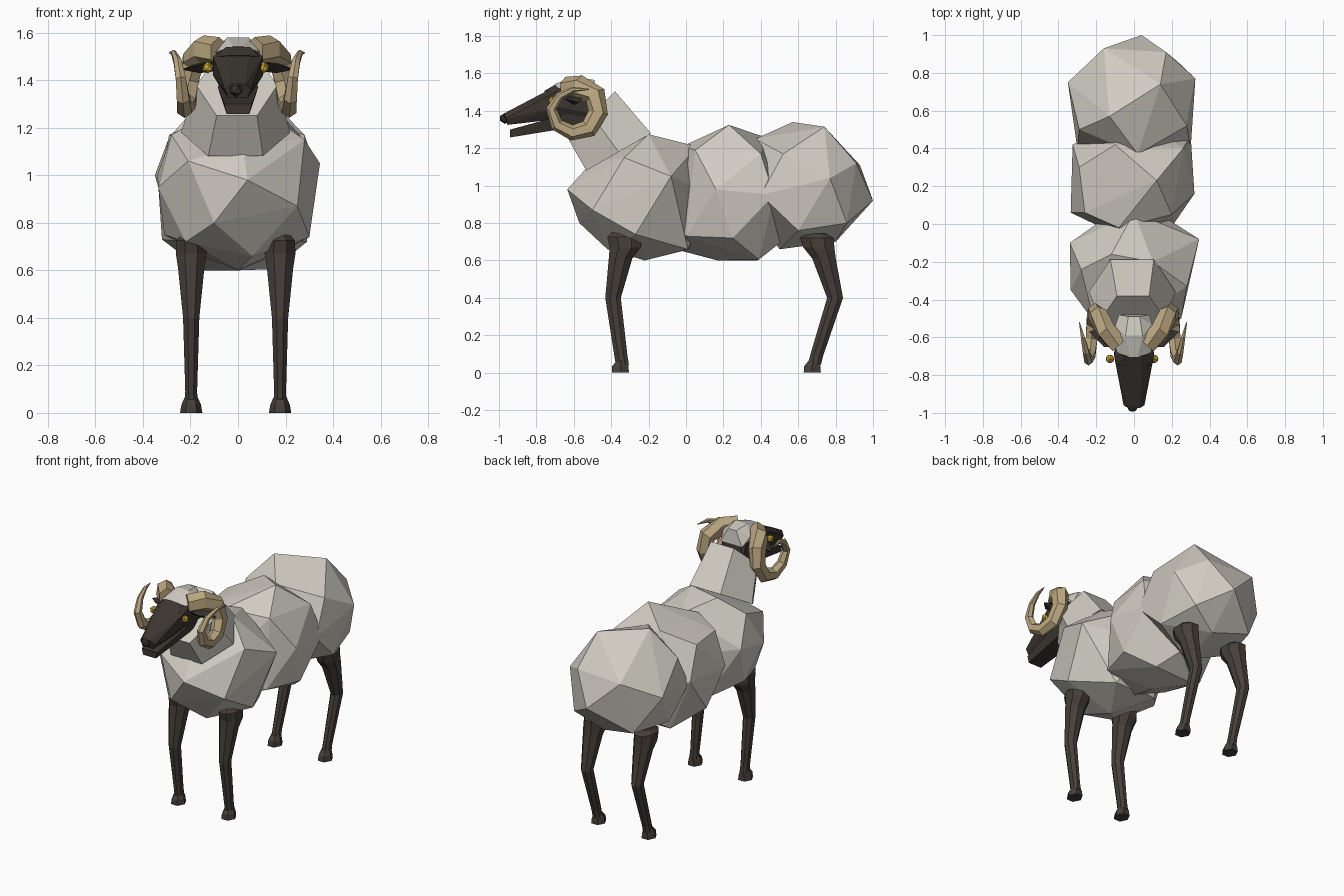
import bpy, bmesh, math
from mathutils import Vector


def material(name, r, g, b):
    m = bpy.data.materials.new(name)
    m.diffuse_color = (r, g, b, 1)
    return m


WOOL = material("wool grey", 0.63, 0.60, 0.54)
DARK = material("dark brown", 0.045, 0.037, 0.031)
LEG = material("leg brown", 0.062, 0.050, 0.042)
HORN = material("horn tan", 0.50, 0.39, 0.22)
GOLD = material("eye gold", 0.62, 0.40, 0.04)


def finish(name, bm, mat):
    bmesh.ops.recalc_face_normals(bm, faces=bm.faces)
    me = bpy.data.meshes.new(name)
    bm.to_mesh(me)
    bm.free()
    me.materials.append(mat)
    ob = bpy.data.objects.new(name, me)
    bpy.context.collection.objects.link(ob)
    return ob


def hull(name, pts, mat, mirror=False):
    """Faceted solid wrapped around the points."""
    bm = bmesh.new()
    pts = list(pts) + ([(-x, y, z) for x, y, z in pts if x] if mirror else [])
    for p in pts:
        bm.verts.new(p)
    res = bmesh.ops.convex_hull(bm, input=bm.verts)
    loose = {e for e in res["geom_interior"] if isinstance(e, bmesh.types.BMVert)}
    bmesh.ops.delete(bm, geom=list(loose), context='VERTS')
    return finish(name, bm, mat)


def loft(name, rings, mat, n=6, turn=0.5):
    """Skin over rings given as (centre, half axis u, half axis v)."""
    bm = bmesh.new()
    rows = []
    for c, u, v in rings:
        row = []
        for i in range(n):
            a = (i + turn) * math.tau / n
            row.append(bm.verts.new(Vector(c) + Vector(u) * math.cos(a) + Vector(v) * math.sin(a)))
        rows.append(row)
    for a, b in zip(rows, rows[1:]):
        for i in range(n):
            j = (i + 1) % n
            bm.faces.new((a[i], a[j], b[j], b[i]))
    bm.faces.new(rows[0])
    bm.faces.new(rows[-1])
    return finish(name, bm, mat)


# Woolly body in three overlapping, irregular lumps
hull("chest_wool", [
    (0.345, -0.08, 1.05), (0.30, -0.27, 0.74), (0.28, -0.33, 1.15), (0.25, -0.50, 0.87),
    (0.15, 0.01, 0.66), (0.04, -0.635, 0.98), (-0.10, -0.57, 0.80), (0.06, -0.42, 0.66),
    (0, -0.22, 0.60), (-0.21, -0.52, 1.06), (0.02, -0.50, 1.13), (0.10, -0.20, 1.275),
    (-0.12, -0.16, 1.265), (0.0, 0.06, 1.21), (0, 0.14, 0.95), (-0.34, -0.10, 1.0),
    (-0.335, -0.35, 0.95), (-0.31, -0.18, 0.75), (-0.28, -0.24, 1.17), (-0.15, 0.02, 0.66),
    (-0.22, -0.42, 0.72)], WOOL)
hull("belly_wool", [
    (0.12, 0.23, 1.325), (-0.10, 0.42, 1.26), (-0.08, -0.02, 1.21), (0.20, 0.05, 1.19),
    (0.26, 0.40, 1.17), (0.32, 0.16, 0.98), (0.30, 0.47, 0.95), (0.29, 0.25, 0.72),
    (0.21, 0.0, 0.73), (0.15, 0.39, 0.605), (0.0, 0.17, 0.60), (-0.15, 0.38, 0.60),
    (-0.02, -0.02, 0.65), (-0.22, 0.03, 0.72), (-0.325, 0.42, 0.97), (-0.335, 0.06, 0.95),
    (-0.32, 0.24, 0.73), (-0.29, 0.30, 1.17), (-0.26, 0.06, 1.17), (0, 0.57, 0.95),
    (0, -0.10, 0.93), (0.05, 0.51, 0.70)], WOOL)
hull("rump_wool", [
    (0.04, 1.0, 0.92), (-0.16, 0.93, 1.11), (0.14, 0.74, 1.315), (-0.13, 0.57, 1.34),
    (0.325, 0.77, 1.04), (-0.35, 0.75, 1.0), (0.28, 0.52, 1.17), (-0.29, 0.50, 1.16),
    (0.23, 0.86, 0.80), (0.05, 0.80, 0.70), (-0.20, 0.85, 0.76), (0.29, 0.60, 0.76),
    (-0.28, 0.58, 0.76), (0, 0.50, 0.66), (0.30, 0.40, 0.95), (-0.30, 0.40, 0.95),
    (0.02, 0.37, 1.25), (0.17, 0.91, 1.12), (0, 0.32, 0.95)], WOOL)

# Neck collar leaning forward
loft("neck_wool", [((-0.01, -0.36, 1.18), (0.23, 0, 0), (0, 0.2, 0.115)),
                   ((-0.005, -0.505, 1.378), (0.17, 0, 0), (0, 0.144, 0.147))], WOOL, n=6, turn=0)

# Head, lower jaw and nose
hull("head", [(0.05, -0.69, 1.535), (0.105, -0.70, 1.50), (0.105, -0.68, 1.42), (0.03, -0.975, 1.385),
              (0.055, -0.96, 1.36), (0.04, -0.955, 1.325), (0.085, -0.68, 1.395),
              (0.09, -0.52, 1.50), (0.08, -0.48, 1.38), (0.05, -0.50, 1.54)], DARK, True)
hull("lower_jaw", [(0.058, -0.94, 1.30), (0.048, -0.94, 1.258), (0.085, -0.68, 1.37),
                   (0.065, -0.62, 1.31), (0.07, -0.50, 1.42), (0.06, -0.52, 1.33)], DARK, True)
hull("brow", [(0.03, -0.76, 1.505), (0.085, -0.745, 1.50), (0.10, -0.68, 1.50),
              (0.05, -0.70, 1.54), (0.02, -0.70, 1.53)], DARK, True)
bm = bmesh.new()
bmesh.ops.create_icosphere(bm, subdivisions=1, radius=0.03)
bmesh.ops.translate(bm, verts=bm.verts, vec=(-0.008, -0.968, 1.36))
finish("nose", bm, DARK)

# Wool tuft on the crown
hull("crown_tuft", [(0.105, -0.61, 1.515), (0.09, -0.68, 1.52), (0.02, -0.705, 1.543), (0.045, -0.59, 1.58),
                    (0.03, -0.49, 1.565), (0.10, -0.54, 1.525), (0.08, -0.48, 1.47)], WOOL, True)

# Horn path on the right: x, y, z, thickness radius
CURL = [(0.075, -0.64, 1.52, 0.062), (0.14, -0.57, 1.525, 0.066), (0.185, -0.485, 1.48, 0.060),
        (0.20, -0.47, 1.39, 0.053), (0.21, -0.52, 1.305, 0.049), (0.22, -0.61, 1.283, 0.042),
        (0.226, -0.69, 1.325, 0.036), (0.236, -0.72, 1.41, 0.029), (0.25, -0.675, 1.48, 0.022),
        (0.266, -0.60, 1.515, 0.014), (0.284, -0.52, 1.515, 0.003)]


def horn_rings(side):
    p = [Vector((side * x - 0.005, y, z)) for x, y, z, r in CURL]
    rings = []
    for i, c in enumerate(p):
        t = (p[min(i + 1, len(p) - 1)] - p[max(i - 1, 0)]).normalized()
        u = Vector((side, 0, 0)) - t * t.x * side
        u.normalize()
        r = CURL[i][3]
        rings.append((c, u * r * 0.85, t.cross(u) * r))
    return rings


# Legs: y, z, half width x, half depth y for each ring
FRONT = [(-0.345, 0.755, 0.04, 0.05), (-0.33, 0.725, 0.068, 0.098), (-0.325, 0.67, 0.070, 0.09),
         (-0.35, 0.61, 0.060, 0.068), (-0.39, 0.40, 0.037, 0.045), (-0.348, 0.09, 0.027, 0.038),
         (-0.340, 0.04, 0.030, 0.038)]
HIND = [(0.70, 0.745, 0.04, 0.05), (0.70, 0.72, 0.068, 0.098), (0.71, 0.67, 0.070, 0.09),
        (0.738, 0.61, 0.060, 0.068), (0.797, 0.40, 0.037, 0.046), (0.698, 0.09, 0.027, 0.038),
        (0.686, 0.04, 0.030, 0.038)]

for side, label in ((1, "right"), (-1, "left")):
    loft("horn_" + label, horn_rings(side), HORN, n=6)
    # Eye and ear
    bm = bmesh.new()
    bmesh.ops.create_icosphere(bm, subdivisions=1, radius=0.025)
    bmesh.ops.translate(bm, verts=bm.verts, vec=(side * 0.117 - 0.01, -0.714, 1.453))
    finish("eye_" + label, bm, GOLD)
    hull("ear_" + label, [(side * x, y, z) for x, y, z in (
        (0.08, -0.65, 1.48), (0.08, -0.61, 1.44), (0.16, -0.65, 1.465), (0.16, -0.55, 1.475),
        (0.16, -0.60, 1.43), (0.24, -0.57, 1.445))], DARK)
    # Legs with hooves
    lx = side * 0.187 - 0.01
    for part, rows in (("front_leg_", FRONT), ("hind_leg_", HIND)):
        loft(part + label, [((lx, y, z), (a, 0, 0), (0, b, 0)) for y, z, a, b in rows], LEG, n=8)
        hy = rows[-1][0] - 0.008
        loft(part.replace("leg", "hoof") + label,
             [((lx, hy + 0.004, 0.065), (0.028, 0, 0), (0, 0.03, 0)),
              ((lx, hy - 0.003, 0.035), (0.041, 0, 0), (0, 0.05, 0)),
              ((lx, hy - 0.003, 0), (0.047, 0, 0), (0, 0.053, 0))], LEG, n=6, turn=0)
